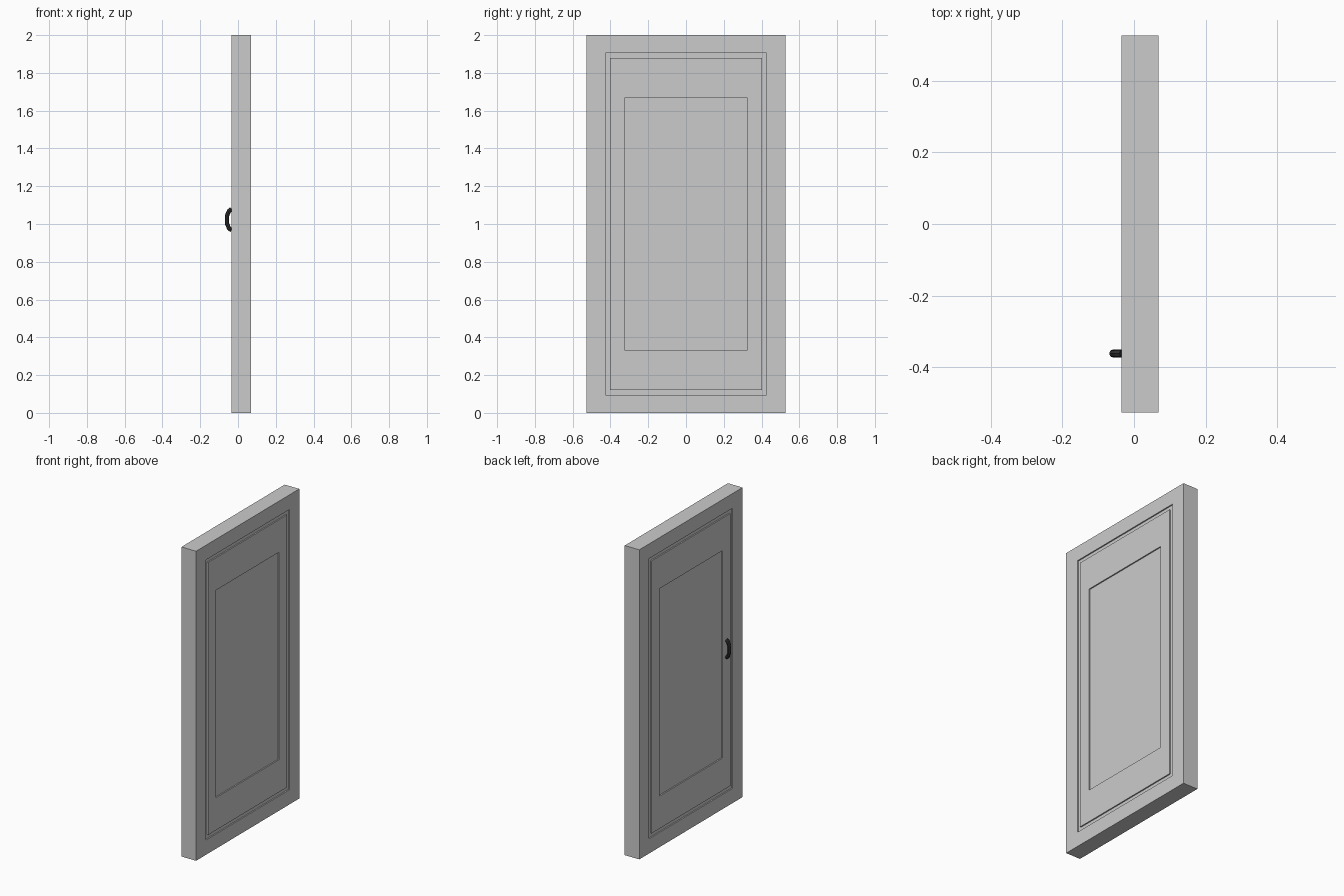
import bpy, bmesh

if "Cube" in bpy.data.objects:
    bpy.data.objects.remove(bpy.data.objects["Cube"])

XB, XF = -0.035, 0.069     # faces of the door slab
CZ = 1.0                   # mid height
D = 0.008                  # depth of the panel relief


def new_object(name, bm):
    me = bpy.data.meshes.new(name)
    bm.to_mesh(me)
    bm.free()
    ob = bpy.data.objects.new(name, me)
    bpy.context.collection.objects.link(ob)
    return ob


# Door slab: nested rectangles (half width, half height, sink) on each face
relief = [
    (0.527, 1.000, 0),                                           # outer edge
    (0.427, 0.905, 0), (0.427, 0.905, D),                        # groove, outer wall
    (0.402, 0.880, D), (0.402, 0.880, 0),                        # groove, inner wall
    (0.322, 0.670, 0), (0.322, 0.670, D),                        # sunken centre panel
]
loops = [(w, h, XB + s) for w, h, s in reversed(relief)]
loops += [(w, h, XF - s) for w, h, s in relief]

bm = bmesh.new()
rings = []
for w, h, x in loops:
    rings.append([bm.verts.new((x, sy * w, CZ + sz * h))
                  for sy, sz in ((-1, -1), (1, -1), (1, 1), (-1, 1))])
for a, b in zip(rings, rings[1:]):
    for i in range(4):
        j = (i + 1) % 4
        bm.faces.new((a[i], a[j], b[j], b[i]))
bm.faces.new(rings[0])
bm.faces.new(rings[-1])
bmesh.ops.recalc_face_normals(bm, faces=bm.faces)
new_object("door_panel", bm)

# Pull handle: round bar bent into a shallow bow
half = [(-0.034, 0.056), (-0.047, 0.047), (-0.058, 0.022)]
path = half + [(x, -z) for x, z in reversed(half)]
cu = bpy.data.curves.new("handle", "CURVE")
cu.dimensions = "3D"
cu.bevel_depth = 0.0115
cu.bevel_resolution = 2
cu.use_fill_caps = True
sp = cu.splines.new("POLY")
sp.points.add(len(path) - 1)
for p, (x, z) in zip(sp.points, path):
    p.co = (x, -0.362, 1.023 + z, 1)
sp.use_smooth = False
handle = bpy.data.objects.new("handle", cu)
bpy.context.collection.objects.link(handle)
bpy.context.view_layer.objects.active = handle
handle.select_set(True)
bpy.ops.object.convert(target="MESH")
handle = bpy.context.object

dark = bpy.data.materials.new("dark_metal")
dark.diffuse_color = (0.03, 0.03, 0.03, 1)
dark.use_nodes = True
dark.node_tree.nodes["Principled BSDF"].inputs["Base Color"].default_value = dark.diffuse_color
handle.data.materials.clear()
handle.data.materials.append(dark)
